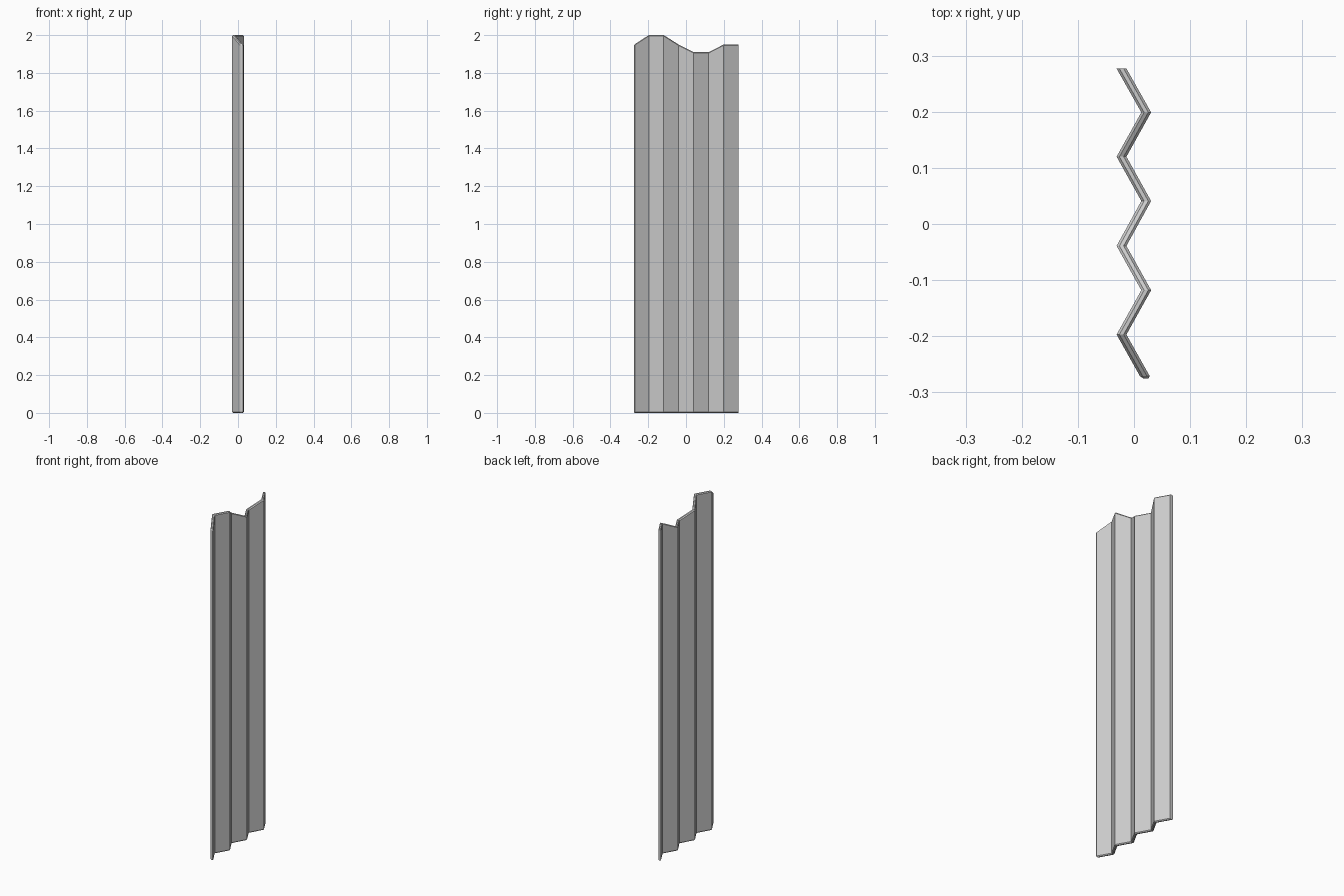
import bpy, bmesh

if "Cube" in bpy.data.objects:
    bpy.data.objects.remove(bpy.data.objects["Cube"])

# Zigzag stations: y position, left side x, top height
stations = [(0.277, -0.031, 1.95), (0.199, 0.013, 1.95), (0.12, -0.031, 1.91),
            (0.041, 0.013, 1.91), (-0.039, -0.031, 1.95), (-0.118, 0.013, 2.0),
            (-0.197, -0.031, 2.0), (-0.271, 0.0105, 1.952)]
WIDTH, CHAMFER = 0.0175, 0.005


def section(bm, y, x, top, inset=0.0):
    """Tall strip section with chamfered top and bottom edges."""
    c = CHAMFER - inset * 0.4
    x0, x1, z0, z1 = x + inset, x + WIDTH - inset, inset, top - inset
    pts = [(x0 + c, z0), (x1 - c, z0), (x1, z0 + c), (x1, z1 - c),
           (x1 - c, z1), (x0 + c, z1), (x0, z1 - c), (x0, z0 + c)]
    return [bm.verts.new((px, y, pz)) for px, pz in pts]


# Corrugated sheet with a bent, jagged top edge
bm = bmesh.new()
loops = [section(bm, *s) for s in stations]
# Chamfered front end
loops.append(section(bm, -0.275, 0.0125, 1.95, 0.004))
for a, b in zip(loops, loops[1:]):
    for i in range(8):
        j = (i + 1) % 8
        bm.faces.new((a[i], a[j], b[j], b[i]))
bm.faces.new(loops[0])
bm.faces.new(loops[-1])
bmesh.ops.recalc_face_normals(bm, faces=bm.faces)

mesh = bpy.data.meshes.new("corrugated_sheet")
bm.to_mesh(mesh)
bm.free()
sheet = bpy.data.objects.new("corrugated_sheet", mesh)
bpy.context.collection.objects.link(sheet)
